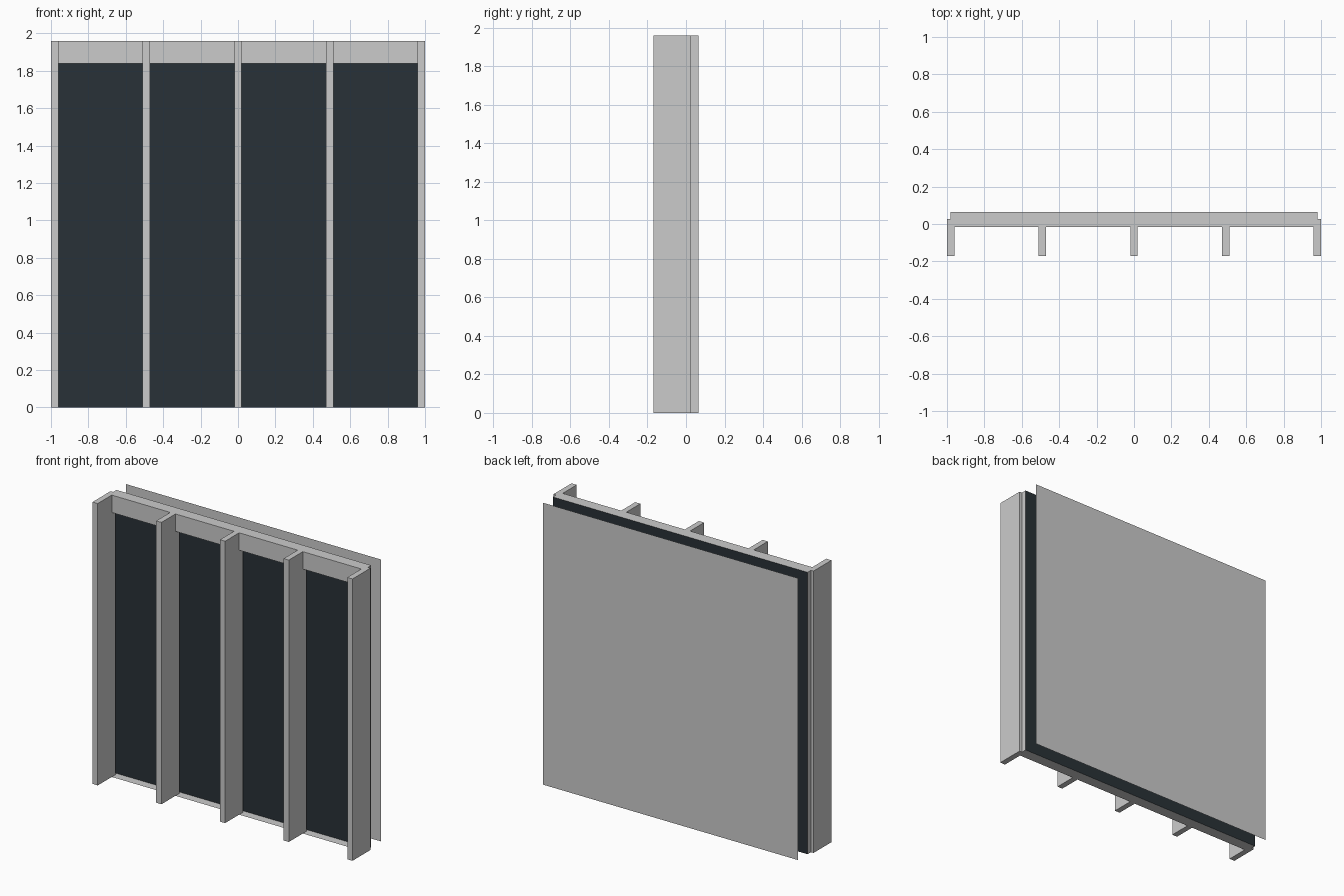
import bpy, bmesh

if "Cube" in bpy.data.objects:
    bpy.data.objects.remove(bpy.data.objects["Cube"])

W = 0.98        # half width of the panel, and half its height
H = 2 * W
FIN = 0.04      # fin thickness
FRONT, FIN_BACK, GLASS, BACK = -0.016, 0.027, 0.045, 0.064

dark = bpy.data.materials.new("dark_glass")
dark.diffuse_color = (0.022, 0.031, 0.038, 1)
dark.use_nodes = True
dark.node_tree.nodes["Principled BSDF"].inputs["Base Color"].default_value = dark.diffuse_color
grey = bpy.data.materials.new("grey_edge")


def finish(name, bm):
    me = bpy.data.meshes.new(name)
    bm.to_mesh(me)
    bm.free()
    ob = bpy.data.objects.new(name, me)
    bpy.context.collection.objects.link(ob)
    return ob


def box(name, x0, x1, y0, y1, z0, z1):
    bm = bmesh.new()
    bmesh.ops.create_cube(bm, size=1)
    for v in bm.verts:
        v.co = (x0 if v.co.x < 0 else x1, y0 if v.co.y < 0 else y1, z0 if v.co.z < 0 else z1)
    return finish(name, bm)


def sheet(name, corners):
    bm = bmesh.new()
    bm.faces.new([bm.verts.new(c) for c in corners])
    return finish(name, bm)


# Glazed slab: dark on front and back, grey around the rim
slab = box("glass_slab", -W, W, GLASS, BACK, 0, H)
slab.data.materials.append(grey)
slab.data.materials.append(dark)
for p in slab.data.polygons:
    p.material_index = 1 if abs(p.normal.y) > 0.5 else 0

# Five upright fins
for i in range(5):
    x = (i - 2) * W / 2
    box(f"fin_{i + 1}", x - FIN / 2, x + FIN / 2, -0.17, FIN_BACK, 0, H)

# Header bar, thin sill and side cheeks in front of the slab
box("header", -W, W, FRONT, GLASS, 1.839, H)
sheet("sill", [(-W, FRONT, 0), (-W, GLASS, 0), (W, GLASS, 0), (W, FRONT, 0)])
for side, x in (("left", -W), ("right", W)):
    sheet(f"cheek_{side}", [(x, FRONT, 0), (x, GLASS, 0), (x, GLASS, H), (x, FRONT, H)])

# Flat backing sheet standing clear behind the slab
sheet("backing_sheet", [(W, 0.17, 0), (-W, 0.17, 0), (-W, 0.17, H), (W, 0.17, H)])
